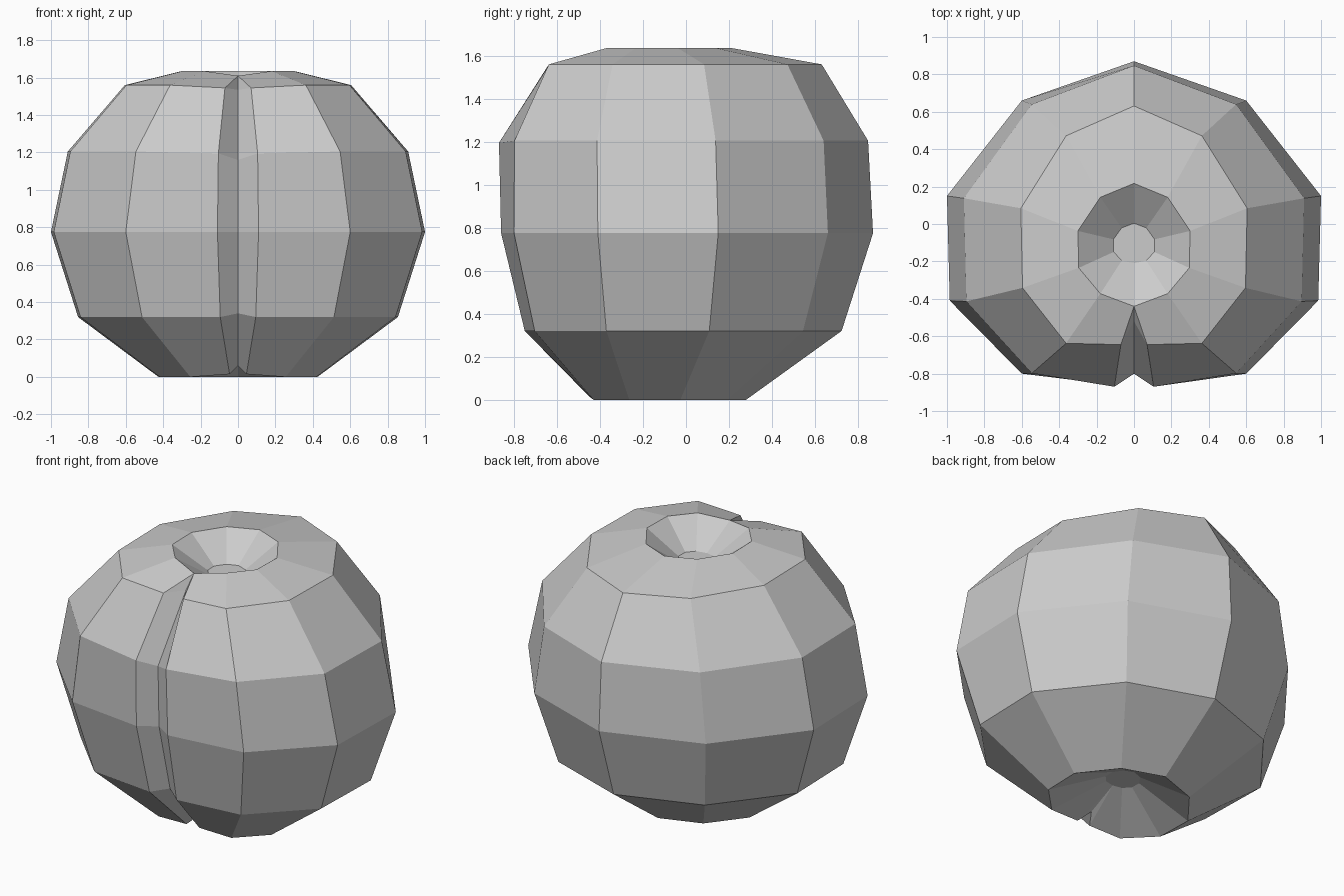
import bpy
import bmesh

cube = bpy.data.objects.get("Cube")
if cube:
    bpy.data.objects.remove(cube)


def make_material(name, colour):
    mat = bpy.data.materials.new(name)
    mat.use_nodes = True
    mat.diffuse_color = colour
    mat.node_tree.nodes["Principled BSDF"].inputs["Base Color"].default_value = colour
    return mat


# Right half of the widest section, from the back round to the front
section = [(0, 0.87), (0.6, 0.66), (1, 0.15), (0.985, -0.41), (0.6, -0.8)]

# Each ring: height, x scale, y scale, y shift, groove lip point, groove floor point
rings = [
    (0.15, 0.1, 0.11, -0.09, (0, -0.19, 0.15), (0, -0.19, 0.15)),
    (0.0, 0.425, 0.425, -0.09, (0.045, -0.45, 0.015), (0, -0.38, 0.06)),
    (0.32, 0.855, 0.855, -0.02, (0.095, -0.75, 0.32), (0, -0.68, 0.34)),
    (0.775, 1, 1, 0, (0.11, -0.86, 0.775), (0, -0.79, 0.775)),
    (1.205, 0.91, 0.985, -0.01, (0.105, -0.87, 1.195), (0, -0.8, 1.16)),
    (1.56, 0.605, 0.76, -0.03, (0.07, -0.645, 1.545), (0, -0.52, 1.535)),
    (1.635, 0.3, 0.353, -0.09, (0, -0.44, 1.61), (0, -0.44, 1.61)),
    (1.49, 0.11, 0.12, -0.1, (0, -0.21, 1.49), (0, -0.21, 1.49)),
]

# Fruit body: closed rings skinned together, with dimples at both ends
bm = bmesh.new()
loops = []
for z, sx, sy, shift, lip, groove in rings:
    half = [(x * sx, y * sy + shift, z) for x, y in section] + [lip]
    mirrored = [(-x, y, h) for x, y, h in reversed(half[1:])]
    loops.append([bm.verts.new(p) for p in half + [groove] + mirrored])

for low, high in zip(loops, loops[1:]):
    for i in range(len(low)):
        bm.faces.new((low[i - 1], low[i], high[i], high[i - 1]))
bm.faces.new(loops[0])
bm.faces.new(loops[-1])

# Close the groove where it meets the dimples
bmesh.ops.remove_doubles(bm, verts=bm.verts, dist=0.0001)
bmesh.ops.recalc_face_normals(bm, faces=bm.faces)

mesh = bpy.data.meshes.new("fruit_body")
bm.to_mesh(mesh)
bm.free()
mesh.materials.append(make_material("plain grey", (0.6, 0.6, 0.6, 1)))
body = bpy.data.objects.new("fruit_body", mesh)
bpy.context.collection.objects.link(body)
